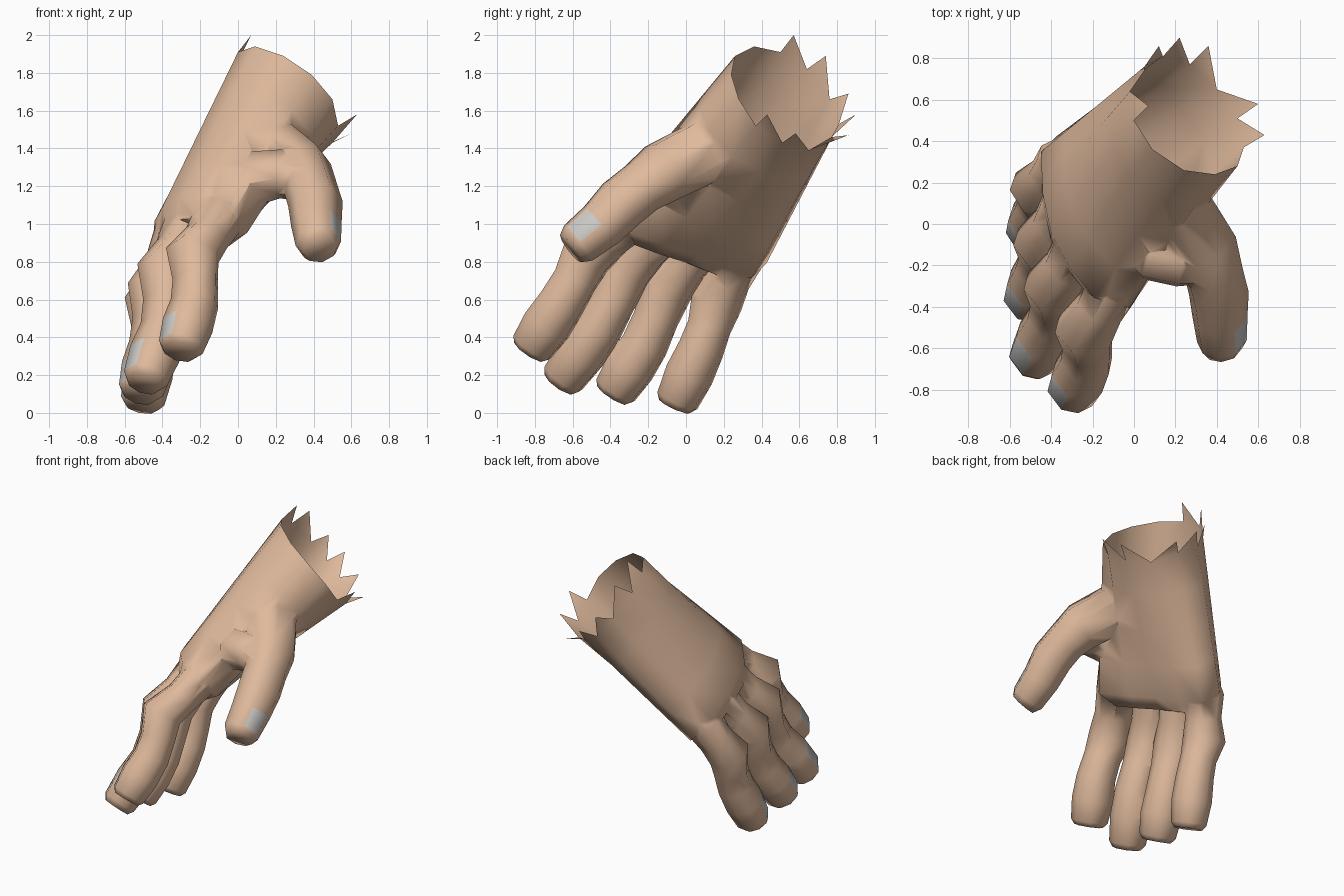
import bpy, bmesh, math
from mathutils import Vector as V

if "Cube" in bpy.data.objects:
    bpy.data.objects.remove(bpy.data.objects["Cube"])


def material(name, rgb):
    m = bpy.data.materials.new(name)
    m.diffuse_color = (*rgb, 1)
    m.use_nodes = True
    m.node_tree.nodes["Principled BSDF"].inputs["Base Color"].default_value = m.diffuse_color
    return m


SKIN = material("skin", (0.74, 0.49, 0.335))
NAIL = material("nail grey", (0.62, 0.61, 0.58))
DORSAL = V((-0.77, -0.14, 0.62))      # direction of the back of the hand
NAIL_DIR = V((-0.70, -0.24, 0.67))    # direction the finger nails face
# angles of the eight tube sides; the first face (the nail) is a little wider
ANGLES = [math.radians(a) for a in (-29, 29, 70, 112, 156, 204, 248, 290)]


def make_object(bm, name):
    bmesh.ops.recalc_face_normals(bm, faces=bm.faces)
    me = bpy.data.meshes.new(name)
    bm.to_mesh(me)
    bm.free()
    ob = bpy.data.objects.new(name, me)
    bpy.context.collection.objects.link(ob)
    me.materials.append(SKIN)
    me.materials.append(NAIL)
    return ob


def loft(bm, rings, nail_ring=None):
    """Closed skin over a list of point rings; side 0 of nail_ring is a nail."""
    vs = [[bm.verts.new(p) for p in r] for r in rings]
    n = len(vs[0])
    for i in range(len(vs) - 1):
        for j in range(n):
            k = (j + 1) % n
            f = bm.faces.new((vs[i][j], vs[i][k], vs[i + 1][k], vs[i + 1][j]))
            f.material_index = int(i == nail_ring and j == 0)
    bm.faces.new(vs[0])
    bm.faces.new(vs[-1])


def digit(name, path, nail_ring=None, dorsal=NAIL_DIR):
    """Eight-sided tube along (centre, radius) pairs."""
    rings, pts = [], [V(p) for p, r in path]
    for i, (p, r) in enumerate(path):
        t = (pts[min(i + 1, len(pts) - 1)] - pts[max(i - 1, 0)]).normalized()
        d = (dorsal - t * dorsal.dot(t)).normalized()
        s = t.cross(d)
        rings.append([pts[i] + (d * math.cos(a) + s * math.sin(a)) * r * 1.05 for a in ANGLES])
    bm = bmesh.new()
    loft(bm, rings, nail_ring)
    return make_object(bm, name)


def finger(name, base, pip, dip, tip, size=1.0):
    base, pip, dip, tip = map(V, (base, pip, dip, tip))
    bump = DORSAL * 0.028
    back = (base - pip).lerp(V((.5, .51, .75)) * 0.3, 0.6)
    path = [(base + back * 0.6 - DORSAL * 0.05, 0.09), (base - DORSAL * 0.01, 0.130),
            (base.lerp(pip, 0.5), 0.116), (pip + bump, 0.138),
            (pip.lerp(dip, 0.5), 0.117), (dip, 0.122),
            (dip.lerp(tip, 0.45), 0.130), (dip.lerp(tip, 0.9), 0.115), (tip, 0.09)]
    return digit(name, [(p, r * size) for p, r in path], 6)


# palm: wrist opening lofted to the knuckle row, rounded off between the fingers
wrist = [(.09, .36, 1.94), (.24, .26, 1.89), (.39, .24, 1.79), (.50, .28, 1.66),
         (.53, .37, 1.52), (.50, .51, 1.43), (.40, .65, 1.39), (.27, .77, 1.46),
         (.14, .81, 1.53), (.05, .76, 1.66), (-.02, .64, 1.82), (0, .50, 1.91)]
knuckles = [(-.32, -.22, 1.12), (-.20, -.37, 1.13), (-.03, -.42, 1.05), (.04, -.31, .94),
            (-.06, -.12, .87), (-.15, .04, .82), (-.22, .19, .76), (-.29, .34, .70),
            (-.38, .42, .78), (-.46, .34, .90), (-.45, .14, 1.0), (-.41, -.05, 1.07)]
rings = [[V(a).lerp(V(b), t) for a, b in zip(wrist, knuckles)]
         for t in (0, 0.25, 0.5, 0.75, 0.98)]
mid = sum((V(k) for k in knuckles), V()) / 12
rings.append([mid.lerp(V(k), 0.75) + V((-.035, -.035, -.05)) for k in knuckles])
bm = bmesh.new()
loft(bm, rings)
hand = make_object(bm, "hand")

parts = [
    # thumb and the web that joins it to the palm
    digit("thumb", [((.05, .24, 1.42), .10), ((.20, .10, 1.385), .165), ((.34, -.12, 1.275), .16),
                    ((.385, -.24, 1.19), .137), ((.41, -.34, 1.11), .138),
                    ((.415, -.45, .995), .127), ((.425, -.57, .90), .115),
                    ((.435, -.61, .87), .088)], 5, V((.85, -.25, .4))),
    digit("thumb_web", [((-.02, -.06, 1.22), .10), ((.10, -.14, 1.245), .135),
                        ((.23, -.175, 1.265), .125), ((.37, -.19, 1.22), .10)]),
    # four curled fingers
    finger("index_finger", (-.11, -.29, 1.04), (-.22, -.52, .82), (-.23, -.66, .58), (-.31, -.83, .325)),
    finger("middle_finger", (-.27, -.11, .99), (-.37, -.31, .74), (-.39, -.46, .45), (-.50, -.67, .155)),
    finger("ring_finger", (-.33, .09, .92), (-.42, -.10, .64), (-.45, -.22, .36), (-.52, -.39, .095)),
    finger("little_finger", (-.36, .285, .835), (-.44, .165, .57), (-.45, .08, .34), (-.51, -.06, .035), 0.97),
]

# fuse everything into one skin
bpy.context.view_layer.objects.active = hand
for p in parts:
    mod = hand.modifiers.new("fuse", 'BOOLEAN')
    mod.operation, mod.solver, mod.object = 'UNION', 'EXACT', p
    bpy.ops.object.modifier_apply(modifier=mod.name)
    bpy.data.objects.remove(p)

# open the wrist and add one torn spike between neighbouring rim points 4 to 11
bm = bmesh.new()
bm.from_mesh(hand.data)
rim = [min(bm.verts, key=lambda v: (v.co - V(w)).length) for w in wrist]
cap = [f for f in bm.faces if all(v in rim for v in f.verts)]
bmesh.ops.delete(bm, geom=cap, context='FACES')
spikes = [(.63, .43, 1.58), (.60, .58, 1.48), (.36, .86, 1.47), (.22, .90, 1.58),
          (.12, .86, 1.69), (.05, .74, 1.89), (.07, .57, 2.0)]
for i, s in enumerate(spikes):
    bm.faces.new((rim[5 + i], rim[4 + i], bm.verts.new(s)))
bmesh.ops.triangulate(bm, faces=[f for f in bm.faces if len(f.verts) > 4])
bmesh.ops.recalc_face_normals(bm, faces=bm.faces)
bm.to_mesh(hand.data)
bm.free()
bpy.ops.object.select_all(action='DESELECT')
hand.select_set(True)
bpy.ops.object.shade_smooth_by_angle(angle=math.radians(75))
